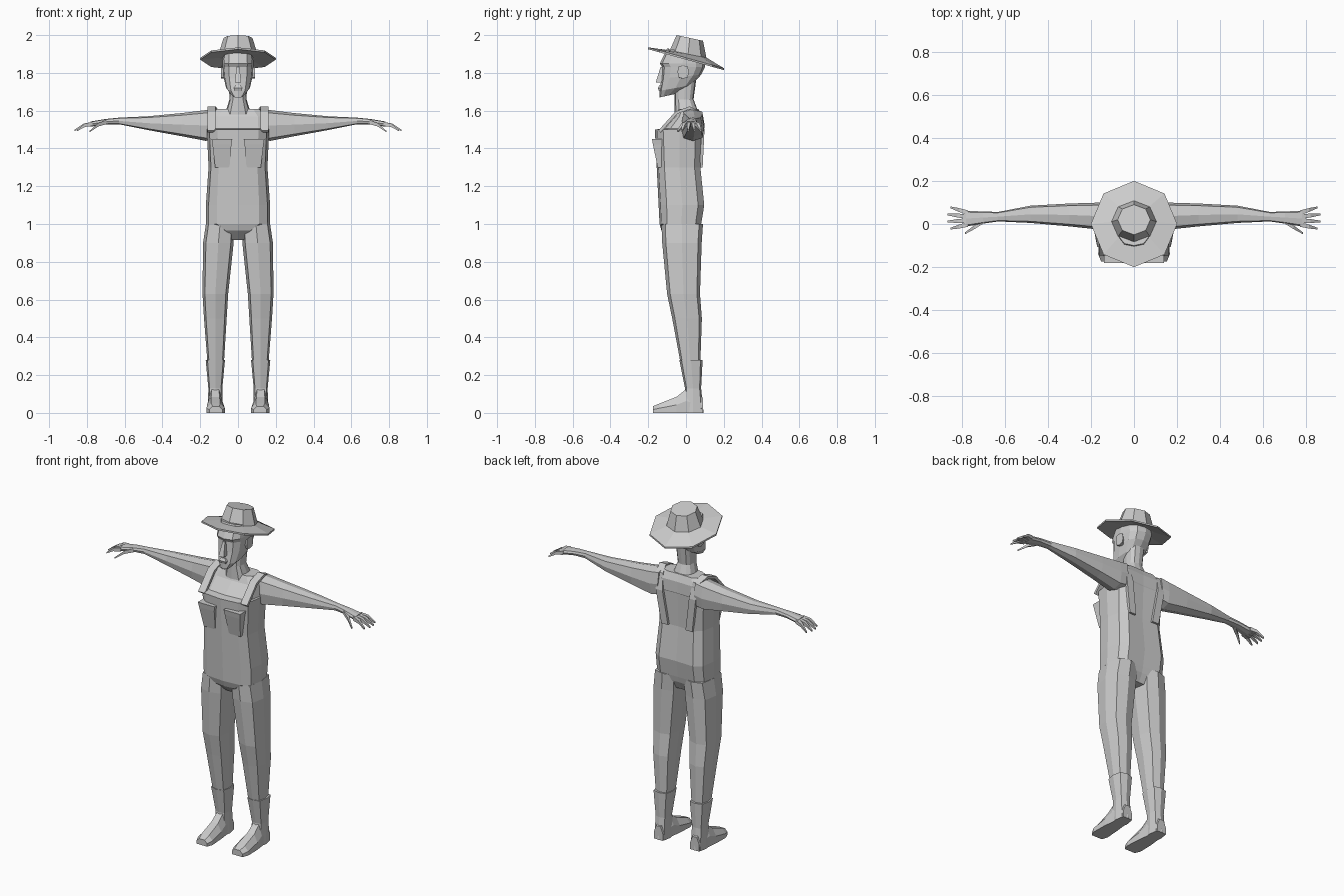
import bpy
import bmesh
import math
from mathutils import Vector

cube = bpy.data.objects.get("Cube")
if cube:
    bpy.data.objects.remove(cube)

grey = bpy.data.materials.new("light grey")
grey.use_nodes = True
grey.diffuse_color = (0.6, 0.6, 0.6, 1)
shader = grey.node_tree.nodes["Principled BSDF"]
shader.inputs["Base Color"].default_value = grey.diffuse_color


def signed_power(value, power):
    return math.copysign(abs(value) ** power, value)


def outline(count, power, turn=0):
    """Unit outline: power 1 is round, and a power near 0 is square."""
    angles = [(step + turn) * math.tau / count for step in range(count)]
    return [(signed_power(math.cos(angle), power),
             signed_power(math.sin(angle), power)) for angle in angles]


octagon = outline(count=8, power=1)
limb = outline(count=8, power=0.6)
square = outline(count=4, power=0, turn=0.5)
oval = outline(count=12, power=0.75)
# The back of the torso is hollowed along the spine
torso_outline = [(u, v * 0.88 if v > 0.99 else v) for u, v in outline(count=12, power=0.6)]
shoe = [(1, -1), (1, 0), (0.5, 1), (-0.5, 1), (-1, 0), (-1, -1)]


def place(axis, along, u, v):
    """Put an outline point (u, v) at a distance along the named axis."""
    return {"x": (along, u, v), "y": (u, along, v), "z": (u, v, along)}[axis]


def section(at, half, low, high, middle=0, tilt=0):
    """Bounds of one cross-section: middle and half width, then low and high."""
    return at, half, low, high, middle, tilt


def skin(name, rings, mirror=False):
    """Join equal rings with faces, cap both ends, and mirror if asked."""
    bm = bmesh.new()
    loops = [[bm.verts.new(point) for point in ring] for ring in rings]
    for lower, upper in zip(loops, loops[1:]):
        for i in range(len(lower)):
            bm.faces.new((lower[i - 1], lower[i], upper[i], upper[i - 1]))
    bm.faces.new(loops[0])
    bm.faces.new(loops[-1])
    bmesh.ops.recalc_face_normals(bm, faces=bm.faces)
    mesh = bpy.data.meshes.new(name)
    bm.to_mesh(mesh)
    bm.free()
    mesh.materials.append(grey)
    part = bpy.data.objects.new(name, mesh)
    bpy.context.collection.objects.link(part)
    if mirror:
        part.modifiers.new("other side", "MIRROR")


def loft(name, axis, shape, *sections, mirror=False):
    """Skin one outline through several cross-sections along an axis."""
    rings = []
    for at, half, low, high, middle, tilt in sections:
        rings.append([place(axis, at + tilt * v, middle + half * u,
                            (low + high) / 2 + v * (high - low) / 2) for u, v in shape])
    skin(name, rings, mirror)


# Hat: brim and crown tilt down towards the back
loft("hat_brim", "z", octagon,
     section(at=1.88, half=0.1, low=-0.09, high=0.11, tilt=-0.02),
     section(at=1.87, half=0.2, low=-0.2, high=0.2, tilt=-0.055),
     section(at=1.88, half=0.2, low=-0.2, high=0.2, tilt=-0.055),
     section(at=1.9, half=0.1, low=-0.09, high=0.11, tilt=-0.02))
loft("hat_crown", "z", octagon,
     section(at=1.89, half=0.107, low=-0.09, high=0.11, tilt=-0.02),
     section(at=1.985, half=0.076, low=-0.05, high=0.09, tilt=-0.015))

# Head and neck
loft("head", "z", oval,
     section(at=1.68, half=0.03, low=-0.14, high=-0.05, tilt=0.01),
     section(at=1.72, half=0.063, low=-0.14, high=0.03, tilt=0.015),
     section(at=1.78, half=0.077, low=-0.13, high=0.08, tilt=0.01),
     section(at=1.83, half=0.082, low=-0.126, high=0.1),
     section(at=1.85, half=0.083, low=-0.138, high=0.1),
     section(at=1.91, half=0.075, low=-0.1, high=0.09, tilt=-0.02))
loft("neck", "z", oval,
     section(at=1.58, half=0.07, low=-0.06, high=0.07),
     section(at=1.66, half=0.045, low=-0.06, high=0.04),
     section(at=1.77, half=0.05, low=-0.06, high=0.055))
loft("nose", "z", square,
     section(at=1.75, half=0.017, low=-0.16, high=-0.1),
     section(at=1.83, half=0.008, low=-0.135, high=-0.1))
loft("lips", "z", square,
     section(at=1.705, half=0.018, low=-0.144, high=-0.1),
     section(at=1.72, half=0.024, low=-0.149, high=-0.1),
     section(at=1.735, half=0.012, low=-0.14, high=-0.1))
loft("ear", "x", limb,
     section(at=0.07, middle=-0.02, half=0.02, low=1.77, high=1.82),
     section(at=0.09, middle=-0.015, half=0.03, low=1.77, high=1.84), mirror=True)

# Body: overalls, stepping in to the shirt at the top of the bib
loft("torso", "z", torso_outline,
     section(at=0.915, half=0.05, low=-0.08, high=0.05),
     section(at=0.965, half=0.1, low=-0.13, high=0.08),
     section(at=1, half=0.17, low=-0.14, high=0.09),
     section(at=1.1, half=0.17, low=-0.145, high=0.107),
     section(at=1.3, half=0.156, low=-0.155, high=0.086),
     section(at=1.5, half=0.165, low=-0.165, high=0.095),
     section(at=1.505, half=0.163, low=-0.12, high=0.095),
     section(at=1.57, half=0.16, low=-0.06, high=0.09),
     section(at=1.61, half=0.12, low=-0.04, high=0.07))
loft("bib_pocket", "z", square,
     section(at=1.3, middle=0.083, half=0.038, low=-0.15, high=-0.1),
     section(at=1.42, middle=0.085, half=0.05, low=-0.175, high=-0.1),
     section(at=1.45, middle=0.085, half=0.055, low=-0.18, high=-0.1), mirror=True)

# Shoulder straps run over the shoulders and close in down the back
strap_path = [Vector(point) for point in (
    (0.14, -0.14, 1.49), (0.14, -0.05, 1.59), (0.14, 0.02, 1.615),
    (0.12, 0.07, 1.59), (0.11, 0.09, 1.5), (0.08, 0.08, 1.3))]
strap_rings = []
for i, point in enumerate(strap_path):
    before = strap_path[max(i - 1, 0)]
    after = strap_path[min(i + 1, len(strap_path) - 1)]
    outward = Vector((1, 0, 0)).cross(after - before).normalized()
    strap_rings.append([point + Vector((u * 0.022, 0, 0)) + outward * v * 0.008
                        for u, v in square])
skin("shoulder_strap", strap_rings, mirror=True)

# Trouser legs
loft("trouser_leg", "z", limb,
     section(at=1, middle=0.095, half=0.075, low=-0.13, high=0.09),
     section(at=0.9, middle=0.104, half=0.081, low=-0.126, high=0.083),
     section(at=0.63, middle=0.12, half=0.068, low=-0.1, high=0.074),
     section(at=0.5, middle=0.12, half=0.06, low=-0.073, high=0.084),
     section(at=0.27, middle=0.118, half=0.044, low=-0.03, high=0.076), mirror=True)

# Boots
loft("boot_shaft", "z", limb,
     section(at=0.28, middle=0.12, half=0.051, low=-0.035, high=0.088),
     section(at=0.13, middle=0.12, half=0.037, low=-0.005, high=0.08),
     section(at=0, middle=0.12, half=0.04, low=-0.02, high=0.093), mirror=True)
loft("boot_foot", "y", shoe,
     section(at=0.09, middle=0.12, half=0.03, low=0, high=0.08),
     section(at=0, middle=0.12, half=0.038, low=0, high=0.125),
     section(at=-0.05, middle=0.12, half=0.044, low=0, high=0.085),
     section(at=-0.14, middle=0.118, half=0.048, low=0, high=0.05),
     section(at=-0.175, middle=0.117, half=0.035, low=0, high=0.035), mirror=True)

# Arms, held straight out and tapering to the wrist and palm
loft("arm", "x", limb,
     section(at=0.12, middle=0.037, half=0.06, low=1.45, high=1.61),
     section(at=0.17, middle=0.037, half=0.062, low=1.44, high=1.603),
     section(at=0.3, middle=0.042, half=0.053, low=1.465, high=1.587),
     section(at=0.48, middle=0.045, half=0.04, low=1.498, high=1.57),
     section(at=0.63, middle=0.034, half=0.022, low=1.528, high=1.563),
     section(at=0.7, middle=0.03, half=0.028, low=1.528, high=1.556),
     section(at=0.78, middle=0.025, half=0.037, low=1.515, high=1.543), mirror=True)


def finger(name, knuckle, tip):
    """A digit that bends down halfway and tapers to its tip."""
    knuckle, tip = Vector(knuckle), Vector(tip)
    bend = (knuckle + tip) / 2 + Vector((0, 0, 0.01))
    rings = [[joint + Vector((0, u, v)) * radius for u, v in square]
             for joint, radius in ((knuckle, 0.011), (bend, 0.009), (tip, 0.004))]
    skin(name, rings, mirror=True)


# Fingers fan out and droop from the palm; the thumb points forward
for i, name in enumerate(("index", "middle", "ring", "little")):
    fan = i - 1.5
    finger(name + "_finger", knuckle=(0.77, 0.025 + fan * 0.018, 1.53),
           tip=(0.873 - abs(fan) * 0.014, 0.028 + fan * 0.033, 1.495))
finger("thumb", knuckle=(0.695, 0.015, 1.54), tip=(0.785, -0.044, 1.49))
